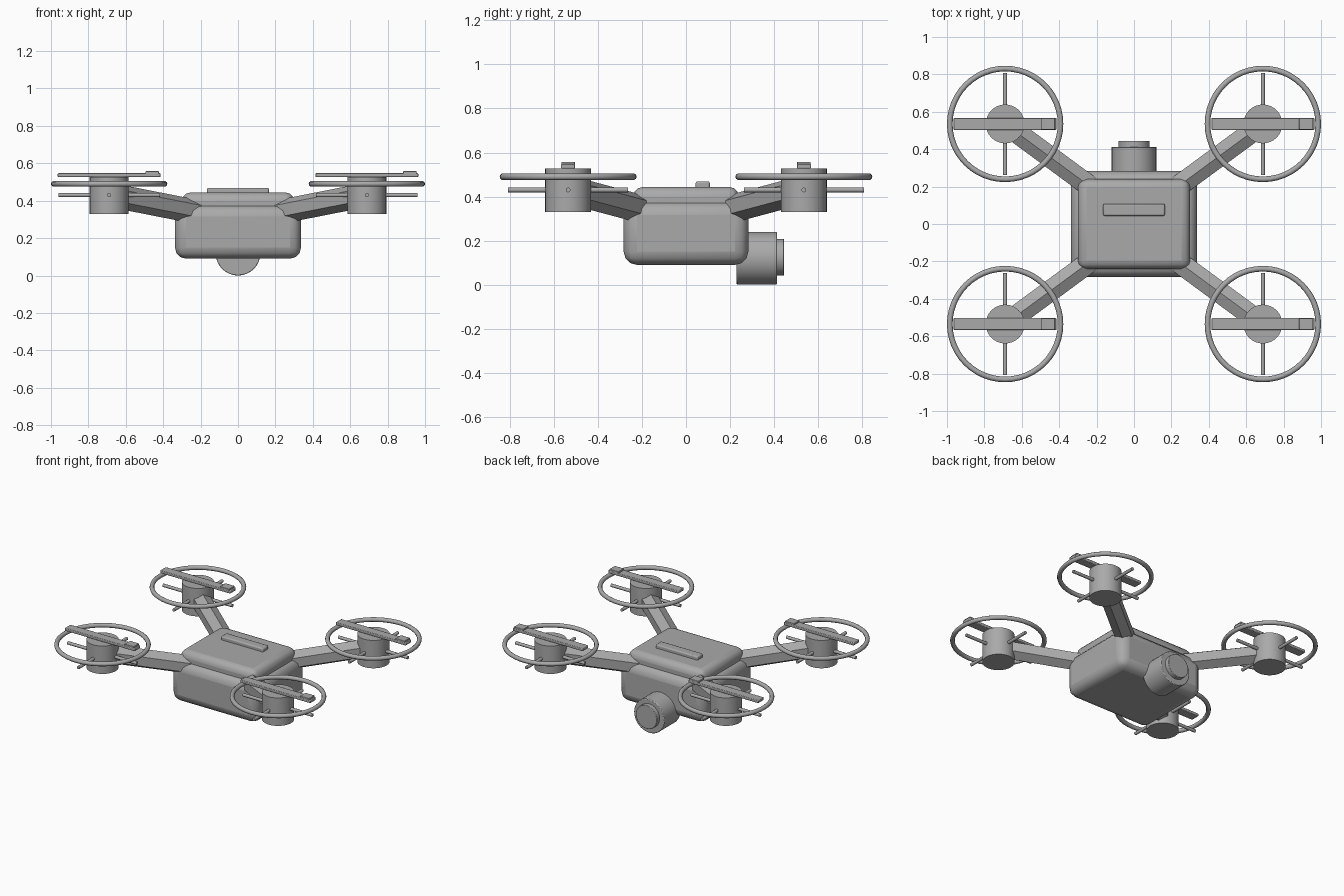
import bpy, math
from mathutils import Vector

cube = bpy.data.objects.get("Cube")
if cube:
    bpy.data.objects.remove(cube, do_unlink=True)

grey = bpy.data.materials.new("plain_grey")
grey.use_nodes = True
grey.diffuse_color = (0.4, 0.4, 0.4, 1)
grey.node_tree.nodes["Principled BSDF"].inputs["Base Color"].default_value = (0.4, 0.4, 0.4, 1)


def finish(name, bevel=0, segments=2, angle=35):
    ob = bpy.context.object
    ob.name = name
    ob.data.materials.append(grey)
    if bevel:
        mod = ob.modifiers.new("rounded_edges", "BEVEL")
        mod.width, mod.segments = bevel, segments
        mod.limit_method = "ANGLE"
    if angle:
        bpy.ops.object.shade_smooth_by_angle(angle=math.radians(angle))
    return ob


def box(name, center, size, bevel=0, segments=2):
    bpy.ops.mesh.primitive_cube_add(size=1, location=center)
    bpy.context.object.scale = size
    bpy.ops.object.transform_apply(location=False, rotation=False, scale=True)
    return finish(name, bevel, segments)


def rod(name, start, end, radius, sides=32, bevel=0, angle=35):
    a, b = Vector(start), Vector(end)
    bpy.ops.mesh.primitive_cylinder_add(vertices=sides, radius=radius, depth=(b - a).length,
                                        location=(a + b) / 2)
    ob = bpy.context.object
    ob.rotation_euler = (b - a).to_track_quat("Z", "Y").to_euler()
    return finish(name, bevel, 2, angle)


# Body shells and top grip
box("lower_body", (0, 0, 0.233), (0.674, 0.566, 0.286), 0.06, 3)
box("upper_body", (0, 0, 0.35), (0.6, 0.48, 0.188), 0.045, 3)
box("top_grip", (0, 0.076, 0.45), (0.33, 0.064, 0.038), 0.008)

# Camera on the back
rod("camera_housing", (0, 0.23, 0.12), (0, 0.413, 0.12), 0.12, 32, 0.005)
rod("camera_lens", (0, 0.40, 0.125), (0, 0.445, 0.125), 0.083, 32, 0.003)

# Four arms with motors, guards and rotors
for side, sx in (("left", 1), ("right", -1)):
    for end, sy in (("front", -1), ("back", 1)):
        tag = f"{end}_{side}"
        x, y = sx * 0.689, sy * 0.535
        rod(f"{tag}_arm", (sx * 0.22, sy * 0.19, 0.34), (x, y, 0.432), 0.065, 6, 0, 0)
        rod(f"{tag}_motor", (x, y, 0.33), (x, y, 0.528), 0.104)
        rod(f"{tag}_strut_across", (x - 0.272, y, 0.43), (x + 0.272, y, 0.43), 0.011, 12)
        rod(f"{tag}_strut_along", (x, y - 0.272, 0.43), (x, y + 0.272, 0.43), 0.011, 12)
        bpy.ops.mesh.primitive_torus_add(location=(x, y, 0.49), major_radius=0.296,
                                         minor_radius=0.015, major_segments=48, minor_segments=10)
        finish(f"{tag}_guard_ring", angle=60)
        box(f"{tag}_rotor_blade", (x, y, 0.537), (0.55, 0.064, 0.02), 0.004)
        box(f"{tag}_blade_tip", (x + 0.23, y, 0.55), (0.072, 0.062, 0.016), 0.003)
